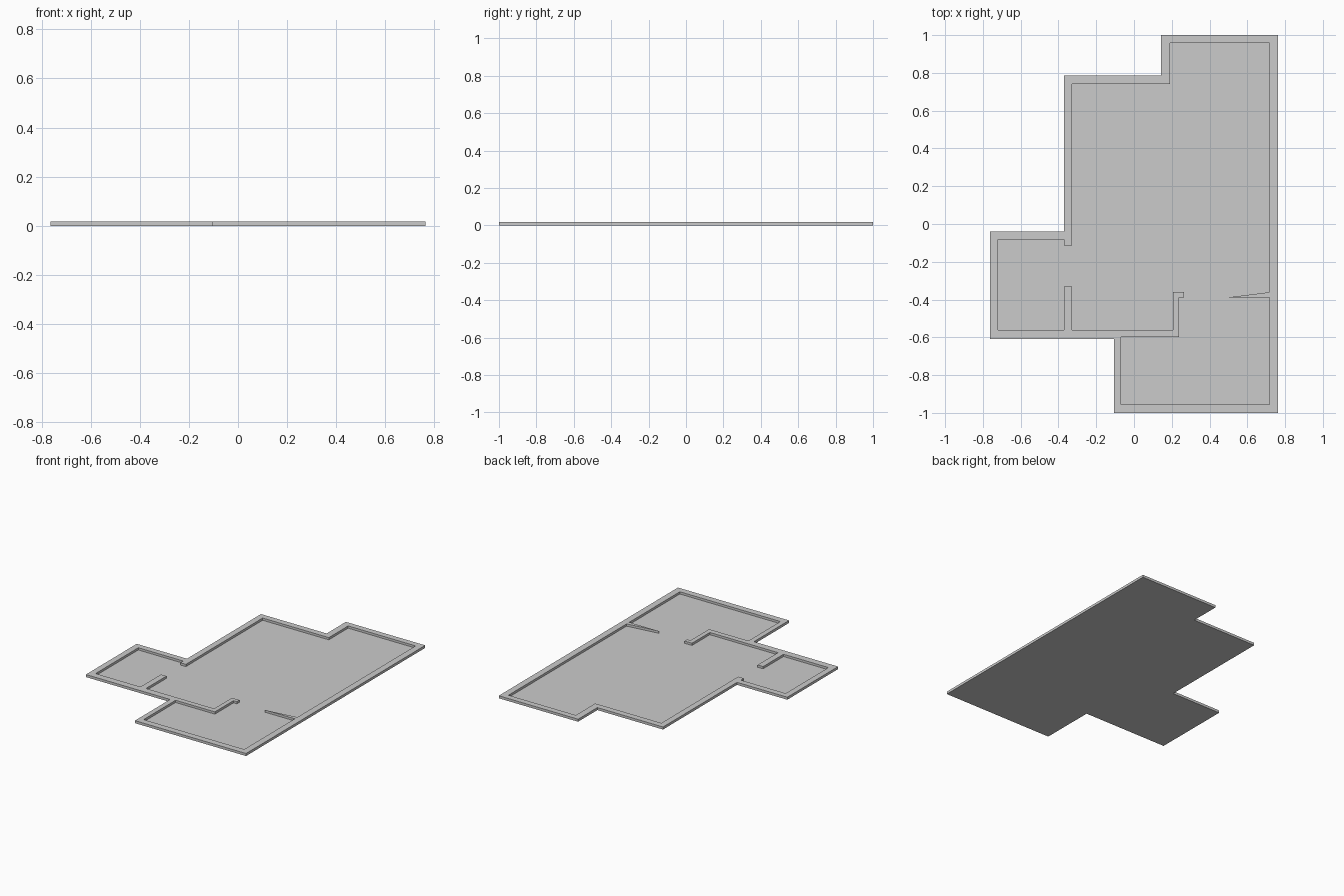
import bpy

if "Cube" in bpy.data.objects:
    bpy.data.objects.remove(bpy.data.objects["Cube"])

WALL_H = 0.018
FLOOR_H = 0.002

# Outside edge of the building
outer = [(-0.763, -0.608), (-0.105, -0.608), (-0.105, -1), (0.763, -1), (0.763, 1),
         (0.143, 1), (0.143, 0.785), (-0.37, 0.785), (-0.37, -0.041), (-0.763, -0.041)]

# Inside edge of the walls, running round partitions and the tapered stub
inner = [(0.19, 0.958), (0.717, 0.958), (0.717, -0.361), (0.485, -0.39), (0.717, -0.39),
         (0.717, -0.955), (-0.069, -0.955), (-0.069, -0.598), (0.238, -0.598),
         (0.238, -0.39), (0.264, -0.39), (0.264, -0.361), (0.206, -0.361),
         (0.206, -0.56), (-0.327, -0.56), (-0.327, -0.332), (-0.37, -0.332),
         (-0.37, -0.56), (-0.721, -0.56), (-0.721, -0.083), (-0.37, -0.083),
         (-0.37, -0.115), (-0.327, -0.115), (-0.327, 0.742), (0.19, 0.742)]


def plate(name, loops, height):
    """Fill closed outlines (inner loops become holes) and extrude up from z = 0."""
    cu = bpy.data.curves.new(name, 'CURVE')
    cu.dimensions = '2D'
    cu.fill_mode = 'BOTH'
    cu.extrude = height / 2
    for pts in loops:
        sp = cu.splines.new('POLY')
        sp.points.add(len(pts) - 1)
        for p, (x, y) in zip(sp.points, pts):
            p.co = (x, y, 0, 1)
        sp.use_cyclic_u = True
    ob = bpy.data.objects.new(name, cu)
    ob.location.z = height / 2
    bpy.context.collection.objects.link(ob)
    bpy.ops.object.select_all(action='DESELECT')
    ob.select_set(True)
    bpy.context.view_layer.objects.active = ob
    bpy.ops.object.convert(target='MESH')
    bpy.ops.object.shade_flat()
    return bpy.context.object


# Outer walls and partitions, then the floor inside them
plate("walls", [outer, inner], WALL_H)
plate("floor", [inner], FLOOR_H)
